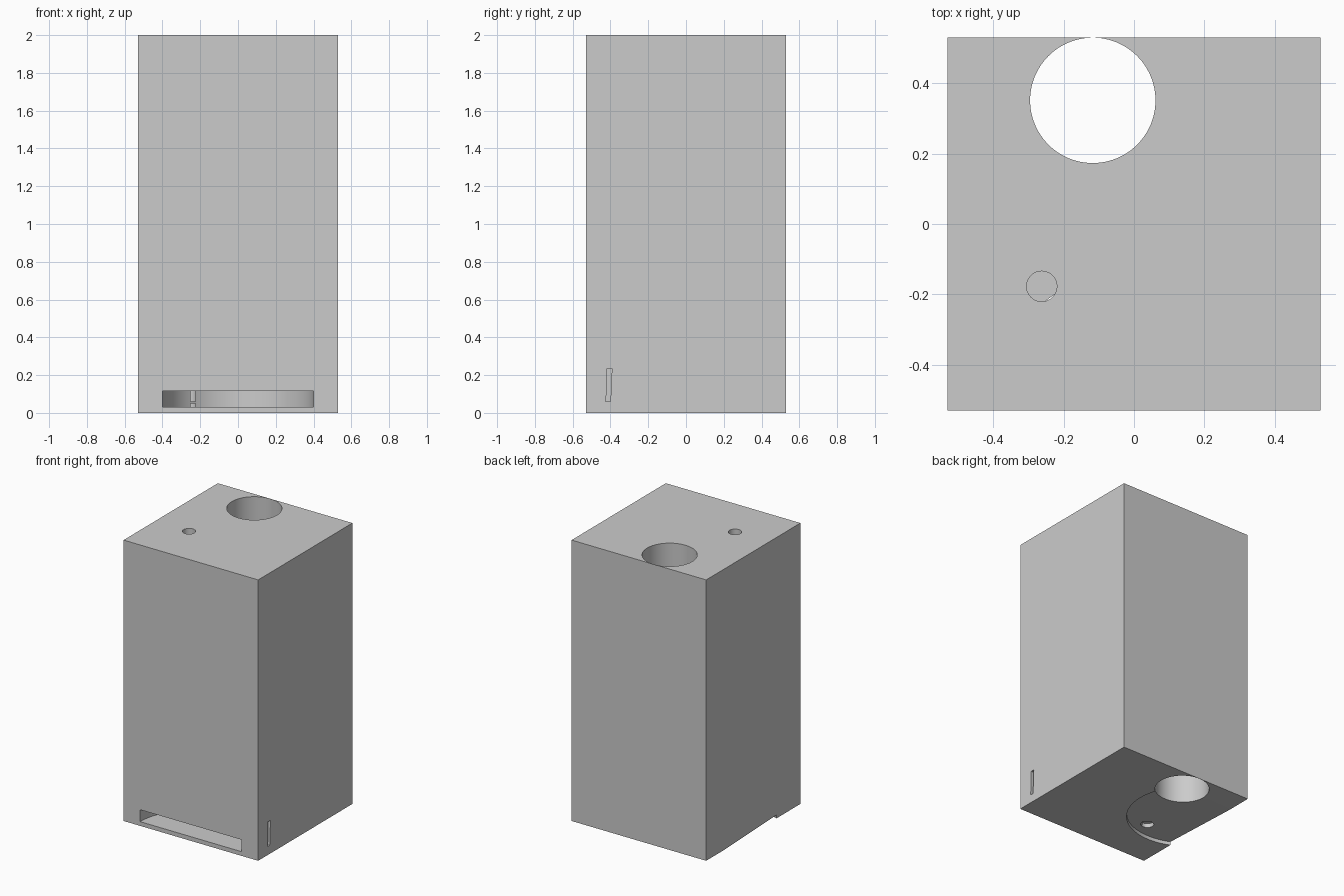
import bpy
from math import atan

if "Cube" in bpy.data.objects:
    bpy.data.objects.remove(bpy.data.objects["Cube"])

H = 0.53  # half width of the block


def cut(body, cutter, name):
    cutter.name = name
    cutter.hide_render = True
    mod = body.modifiers.new(name, 'BOOLEAN')
    mod.operation = 'DIFFERENCE'
    mod.solver = 'EXACT'
    mod.object = cutter
    bpy.context.view_layer.objects.active = body
    bpy.ops.object.modifier_apply(modifier=name)
    bpy.data.objects.remove(cutter, do_unlink=True)


def cylinder(x, y, z0, z1, r, sides=96, rot=(0, 0, 0)):
    bpy.ops.mesh.primitive_cylinder_add(vertices=sides, radius=r, depth=z1 - z0,
                                        location=(x, y, (z0 + z1) / 2), rotation=rot)
    return bpy.context.object


# Main block
bpy.ops.mesh.primitive_cube_add(size=1, location=(0, 0, 1))
block = bpy.context.object
block.name = "block"
block.scale = (2 * H, 2 * H, 2)
bpy.ops.object.transform_apply(location=True, scale=True)

# Large through bore beside the back wall
cut(block, cylinder(-0.117, 0.351, -0.1, 2.1, 0.178), "large_bore")

# Half-round slot in the front
cut(block, cylinder(0, -H, 0.03, 0.115, 0.4), "front_slot")

# Shallow tilted disc recess under the left side, fading out towards the back
recess = cylinder(-0.365, 0.085, -0.19, 0.01, 0.385, rot=(-atan(0.04), 0, 0))
cut(block, recess, "bottom_recess")

# Narrow bore from the top, and its short counterpart from below
cut(block, cylinder(-0.262, -0.177, 0.06, 2.1, 0.043, 48), "narrow_bore")
cut(block, cylinder(-0.262, -0.177, -0.1, 0.05, 0.043, 48), "lower_bore")

# Thin slit in the right side, slightly waisted
yz = [(-0.425, 0.06), (-0.40, 0.06), (-0.397, 0.12), (-0.392, 0.235),
      (-0.418, 0.235), (-0.418, 0.14)]
n = len(yz)
verts = [(x, y, z) for x in (H - 0.06, H + 0.1) for y, z in yz]
faces = [tuple(range(n))[::-1], tuple(range(n, 2 * n))]
faces += [(i, (i + 1) % n, (i + 1) % n + n, i + n) for i in range(n)]
mesh = bpy.data.meshes.new("side_slit")
mesh.from_pydata(verts, [], faces)
slit = bpy.data.objects.new("side_slit", mesh)
bpy.context.collection.objects.link(slit)
cut(block, slit, "side_slit")

# Smooth bores with crisp edges
bpy.ops.object.select_all(action='DESELECT')
block.select_set(True)
bpy.context.view_layer.objects.active = block
bpy.ops.object.shade_smooth_by_angle()
